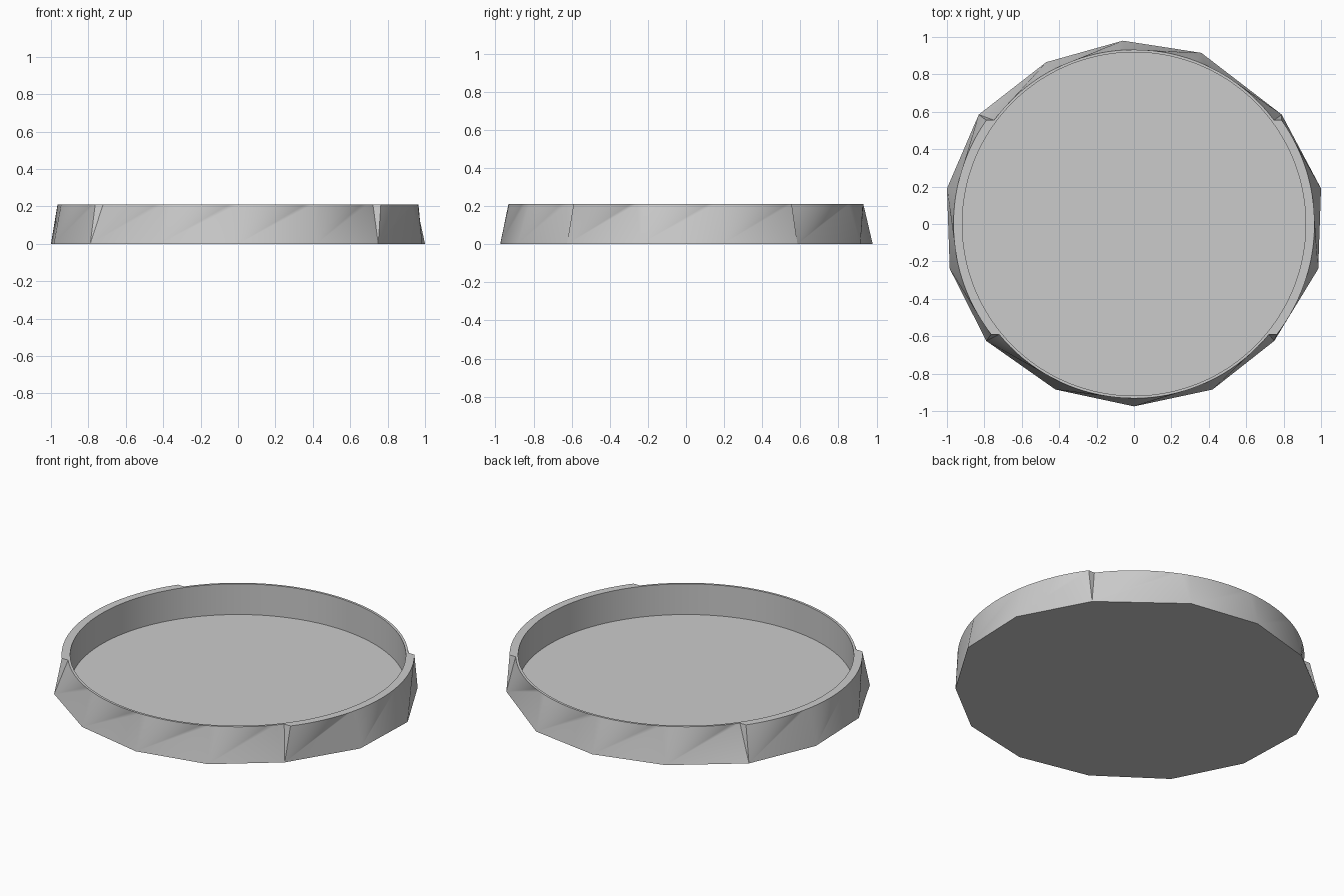
import bpy, bmesh
from math import sin, cos, asin, atan2, pi, radians, hypot

if "Cube" in bpy.data.objects:
    bpy.data.objects.remove(bpy.data.objects["Cube"])

H, FLOOR = 0.21, 0.025
R_WIDE, R_SLIM, R_IN = 0.965, 0.932, 0.918
Y_BACK, Y_FRONT = 0.555, -0.59

# uneven 14-sided foot outline, counter-clockwise from the right
foot = [(0.985, -0.24), (1.0, 0.19), (0.79, 0.585), (0.36, 0.915), (-0.06, 0.98),
        (-0.47, 0.865), (-0.83, 0.585), (-1.0, 0.19), (-0.985, -0.24),
        (-0.79, -0.625), (-0.42, -0.885), (0, -0.975), (0.42, -0.885), (0.75, -0.625)]


def arc(r, a0, a1, n=36):
    return [(r * cos(a0 + (a1 - a0) * i / n), r * sin(a0 + (a1 - a0) * i / n))
            for i in range(n + 1)]


# round rim: wide arcs at the sides, slim arcs front and back, small steps between
wb, wf = asin(Y_BACK / R_WIDE), asin(Y_FRONT / R_WIDE)
sb, sf = asin(Y_BACK / R_SLIM), asin(Y_FRONT / R_SLIM)
rim = (arc(R_WIDE, wf, wb) + arc(R_SLIM, sb, pi - sb)
       + arc(R_WIDE, pi - wb, pi - wf) + arc(R_SLIM, pi - sf, 2 * pi + sf))

bm = bmesh.new()


def ring(points, z):
    return [bm.verts.new((x, y, z)) for x, y in points]


inner = [(x * R_IN / hypot(x, y), y * R_IN / hypot(x, y)) for x, y in rim]
bottom, top = ring(foot, 0), ring(rim, H)
lip, base = ring(inner, H), ring(inner, FLOOR)
n, m = len(top), len(bottom)

# outer wall: each foot corner fans to the rim up to the next corner
starts = [(atan2(y, x) - radians(2.5)) % (2 * pi) for x, y in foot]


def owner(i):
    a = atan2(rim[i][1], rim[i][0])
    return min(range(m), key=lambda k: (a - starts[k]) % (2 * pi))


for i in range(n):
    j = (i + 1) % n
    k, q = owner(i), owner(j)
    bm.faces.new((bottom[k], top[j], top[i]))
    if k != q:
        bm.faces.new((bottom[k], bottom[q], top[j]))
    # rim top and inner wall
    bm.faces.new((top[i], top[j], lip[j], lip[i]))
    bm.faces.new((lip[i], lip[j], base[j], base[i]))
# underside and tray floor
bm.faces.new(bottom[::-1])
bm.faces.new(base)
bmesh.ops.recalc_face_normals(bm, faces=bm.faces[:])

mesh = bpy.data.meshes.new("round_tray")
bm.to_mesh(mesh)
bm.free()
tray = bpy.data.objects.new("round_tray", mesh)
bpy.context.collection.objects.link(tray)
bpy.context.view_layer.objects.active = tray
tray.select_set(True)
bpy.ops.object.shade_smooth_by_angle(angle=radians(35))
